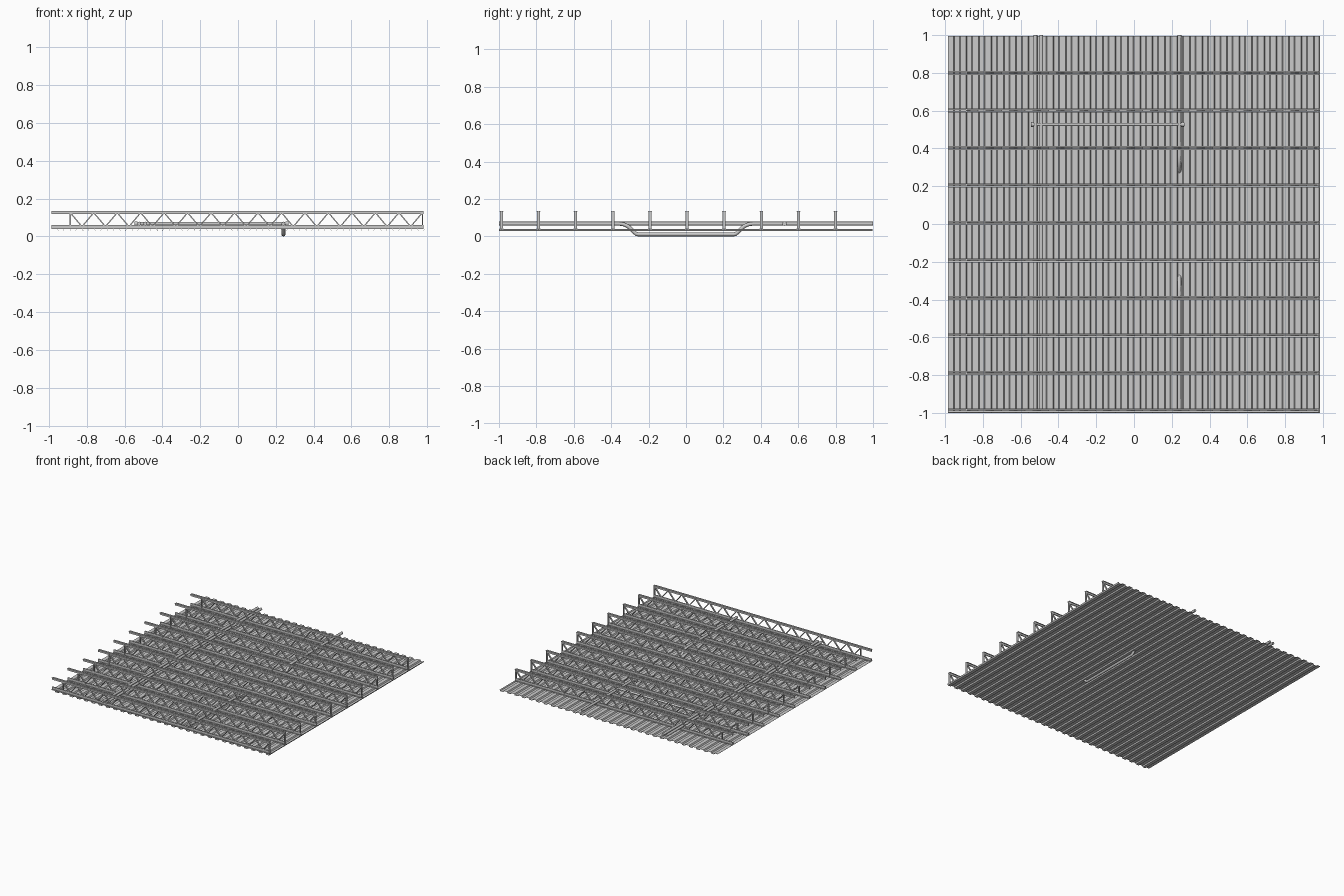
import bpy, bmesh, math
from mathutils import Vector, Matrix

if "Cube" in bpy.data.objects:
    bpy.data.objects.remove(bpy.data.objects["Cube"])


def finish(bm, name):
    bmesh.ops.recalc_face_normals(bm, faces=bm.faces)
    me = bpy.data.meshes.new(name)
    bm.to_mesh(me)
    bm.free()
    ob = bpy.data.objects.new(name, me)
    bpy.context.collection.objects.link(ob)
    return ob


def box(bm, x0, x1, y0, y1, z0, z1):
    m = Matrix.Translation(((x0 + x1) / 2, (y0 + y1) / 2, (z0 + z1) / 2)) @ \
        Matrix.Diagonal((x1 - x0, y1 - y0, z1 - z0, 1))
    bmesh.ops.create_cube(bm, size=1, matrix=m)


def bar(bm, a, b, width, depth):
    """Flat bar between two points lying in an x-z plane."""
    a, b = Vector(a), Vector(b)
    d = b - a
    m = Matrix.Translation((a + b) / 2) @ \
        Matrix.Rotation(math.atan2(d.x, d.z), 4, 'Y') @ \
        Matrix.Diagonal((width, depth, d.length, 1))
    bmesh.ops.create_cube(bm, size=1, matrix=m)


def pipe(name, pts, r):
    cu = bpy.data.curves.new(name, 'CURVE')
    cu.dimensions = '3D'
    cu.bevel_depth = r
    cu.bevel_resolution = 2
    cu.use_fill_caps = True
    sp = cu.splines.new('POLY')
    sp.points.add(len(pts) - 1)
    for p, co in zip(sp.points, pts):
        p.co = (*co, 1)
    sp.use_smooth = True
    ob = bpy.data.objects.new(name, cu)
    bpy.context.collection.objects.link(ob)
    return ob


# corrugated roof deck, ribs running front to back
PITCH, N = 1.97 / 30, 30
LOW, HIGH = 0.029, 0.039
profile = []
for i in range(N):
    x = -0.985 + i * PITCH
    profile += [(x, HIGH), (x + 0.46 * PITCH, HIGH),
                (x + 0.54 * PITCH, LOW), (x + 0.92 * PITCH, LOW)]
profile.append((0.985, HIGH))
bm = bmesh.new()
rows = [[bm.verts.new((x, y, z)) for x, z in profile] for y in (-1.0, 0.996)]
for i in range(len(profile) - 1):
    bm.faces.new((rows[0][i], rows[0][i + 1], rows[1][i + 1], rows[1][i]))
deck = finish(bm, "corrugated_deck")
sol = deck.modifiers.new("thickness", 'SOLIDIFY')
sol.thickness = 0.0015
sol.offset = 0

# open web joist: double angle chords, zigzag web and end posts
XL, XR, T = -0.887, 0.975, 0.003
BOT, TOP = 0.040, 0.136
bm = bmesh.new()
for s in (-1, 1):
    ys = sorted((s * 0.0105, s * 0.0015))
    yv = sorted((s * 0.0015, s * 0.0045))
    box(bm, -0.985, 0.98, *ys, TOP - T, TOP)
    box(bm, -0.985, 0.98, *yv, TOP - 0.017, TOP - T)
    box(bm, -0.985, 0.98, *ys, BOT, BOT + T)
    box(bm, -0.985, 0.98, *yv, BOT + T, BOT + 0.020)
panels = 15
step = (XR - XL) / panels
zt, zb = TOP - 0.010, BOT + 0.012
for i in range(panels):
    x = XL + i * step
    bar(bm, (x, 0, zt), (x + step / 2, 0, zb), 0.006, 0.012)
    bar(bm, (x + step / 2, 0, zb), (x + step, 0, zt), 0.006, 0.012)
for x in (XL, XR):
    box(bm, x - 0.003, x + 0.003, -0.008, 0.008, BOT + T, TOP - T)
joist = finish(bm, "joist_1")
joist.location.y = -0.987
for i in range(1, 10):
    j = joist.copy()
    j.name = f"joist_{i + 1}"
    j.location.y = -0.987 + i * 0.1985
    bpy.context.collection.objects.link(j)

# pair of straight pipes
Z, R = 0.068, 0.0105
for i, x in enumerate((-0.522, -0.491)):
    pipe(f"straight_pipe_{i + 1}", [(x, -1, Z), (x, 1, Z)], R)

# single pipe that drops below the deck in the middle
half = [(1.0, Z), (0.36, Z), (0.335, 0.065), (0.312, 0.055),
        (0.295, 0.041), (0.28, 0.025), (0.265, 0.0125), (0.255, R)]
path = [(0.24, -y, z) for y, z in half] + [(0.24, y, z) for y, z in reversed(half)]
pipe("dropped_pipe", path, R)

# cross pipe with fittings at both ends
pipe("cross_pipe", [(-0.54, 0.527, Z), (0.268, 0.527, Z)], 0.009)
for i, x in enumerate((-0.54, 0.258)):
    pipe(f"cross_pipe_cap_{i + 1}", [(x - 0.006, 0.527, Z), (x + 0.008, 0.527, Z)], 0.0125)
